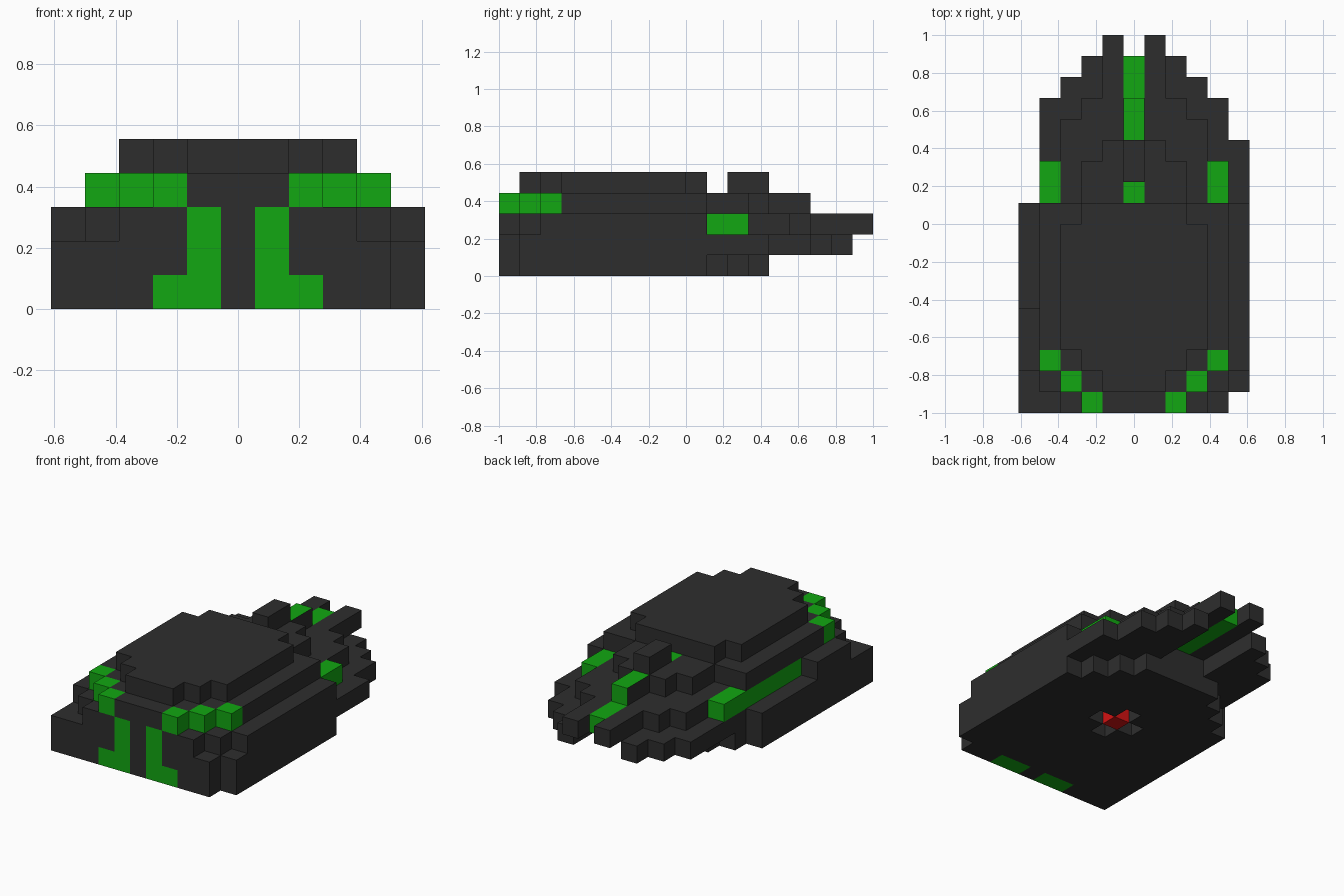
import bpy, bmesh
from mathutils import Vector

if "Cube" in bpy.data.objects:
    bpy.data.objects.remove(bpy.data.objects["Cube"])

U = 1 / 9          # edge of one block
cells = {}         # (x, y, z) -> (part, colour); x -5..5, y 0..17, z 0..4
DARK, GREEN, RED = 0, 1, 2


def mat(name, rgb):
    m = bpy.data.materials.new(name)
    m.diffuse_color = (*rgb, 1)
    m.use_nodes = True
    m.node_tree.nodes["Principled BSDF"].inputs["Base Color"].default_value = m.diffuse_color
    return m


MATS = [mat("charcoal", (0.027, 0.027, 0.027)),
        mat("bright_green", (0.006, 0.39, 0.006)),
        mat("red", (0.65, 0.006, 0.006))]


def box(part, x0, x1, y0, y1, z0, z1=None, col=DARK):
    """Fill a block range (ends included)."""
    for x in range(x0, x1 + 1):
        for y in range(y0, y1 + 1):
            for z in range(z0, (z0 if z1 is None else z1) + 1):
                cells[x, y, z] = (part, col)


def pair(part, x0, x1, *a, **k):
    """The same range on both sides."""
    box(part, x0, x1, *a, **k)
    box(part, -x1, -x0, *a, **k)


# lower hull, stepped at the tail
box("lower_hull", -5, 4, 0, 0, 0, 1)
box("lower_hull", -5, 5, 1, 9, 0, 1)
for half, y in ((4, 10), (3, 11), (2, 12)):
    box("lower_hull", -half, half, y, y, 0)

# tail skirt: two stepped arms with a slot between
box("tail_skirt", -4, 4, 10, 12, 1)
box("tail_skirt", 5, 5, 10, 12, 1)
for x, end in ((4, 14), (3, 15), (2, 16)):
    pair("tail_skirt", x, x, 13, end, 1)

# middle deck with tail prongs
box("middle_deck", -3, 3, 0, 13, 2)
box("middle_deck", -4, 4, 1, 2, 2)
box("middle_deck", 5, 5, 2, 9, 2)
box("middle_deck", -5, -5, 2, 4, 2)
box("middle_deck", -2, 2, 14, 14, 2)
pair("tail_prong", 1, 1, 15, 17, 2)

# upper deck
for half, y0, y1 in ((2, 0, 0), (3, 1, 1), (4, 2, 9), (2, 10, 11), (1, 12, 12)):
    box("upper_deck", -half, half, y0, y1, 3)

# roof and rear fin
for half, y0, y1 in ((1, 1, 1), (2, 2, 2), (3, 3, 8), (2, 9, 9)):
    box("roof", -half, half, y0, y1, 4)
box("rear_fin", 0, 0, 11, 12, 4)

# green trim
pair("side_strip", 4, 4, 3, 11, 2, col=GREEN)
pair("front_stripe", 1, 1, 0, 0, 0, 2, col=GREEN)
pair("front_stripe", 2, 2, 0, 0, 0, col=GREEN)
for i in range(3):
    pair("front_lights", 2 + i, 2 + i, i, i, 3, col=GREEN)
box("spine", 0, 0, 13, 14, 3, col=GREEN)
box("spine_dot", 0, 0, 10, 10, 3, col=GREEN)
box("tail_strip", 0, 0, 13, 16, 2, col=GREEN)

# red core in a cross-shaped recess under the hull
for x, y in ((1, 7), (-1, 7), (0, 6), (0, 8)):
    del cells[x, y, 0]
box("red_core", 0, 0, 7, 7, 0, col=RED)

# build each part from its exposed block faces
DIRS = [Vector(d) for d in ((1, 0, 0), (-1, 0, 0), (0, 1, 0), (0, -1, 0), (0, 0, 1), (0, 0, -1))]
for part in sorted({p for p, c in cells.values()}):
    bm = bmesh.new()
    for (x, y, z), (p, col) in cells.items():
        if p != part:
            continue
        c = Vector((x, y - 8.5, z + 0.5))
        for n in DIRS:
            if (x + int(n.x), y + int(n.y), z + int(n.z)) in cells:
                continue
            a = Vector((n.y, n.z, n.x)) / 2
            b = n.cross(a)
            f = bm.faces.new([bm.verts.new((c + n / 2 + s * a + t * b) * U)
                              for s, t in ((-1, -1), (1, -1), (1, 1), (-1, 1))])
            # the spine is green on top and back, dark on its sides
            f.material_index = DARK if part == "spine" and n.x else col
    bmesh.ops.remove_doubles(bm, verts=bm.verts, dist=1e-4)
    me = bpy.data.meshes.new(part)
    bm.to_mesh(me)
    bm.free()
    for m in MATS:
        me.materials.append(m)
    bpy.context.collection.objects.link(bpy.data.objects.new(part, me))
